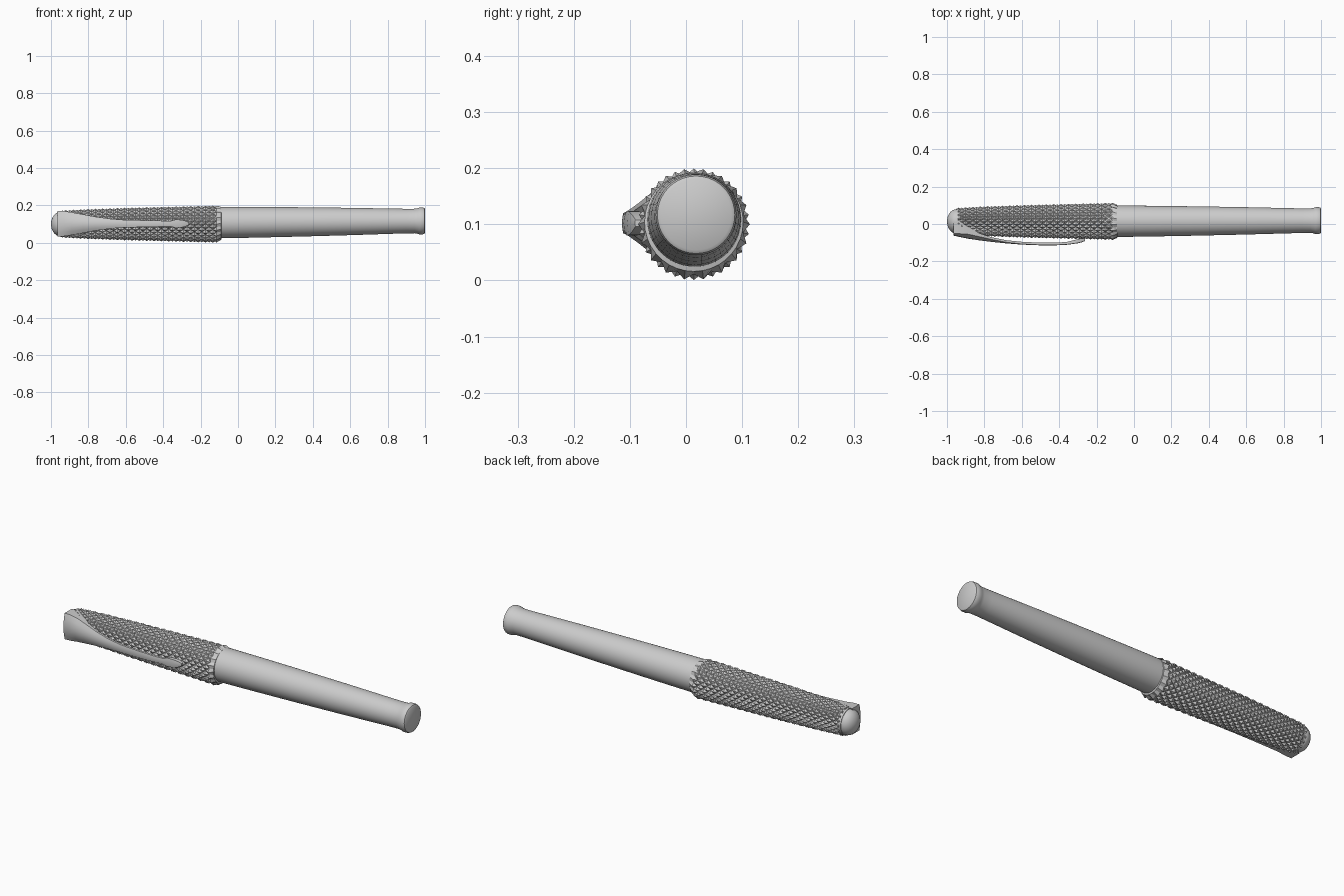
import bpy, math

if "Cube" in bpy.data.objects:
    bpy.data.objects.remove(bpy.data.objects["Cube"])


def make(name, verts, faces, smooth=None):
    me = bpy.data.meshes.new(name)
    me.from_pydata(verts, [], faces)
    ob = bpy.data.objects.new(name, me)
    bpy.context.collection.objects.link(ob)
    bpy.ops.object.select_all(action='DESELECT')
    ob.select_set(True)
    bpy.context.view_layer.objects.active = ob
    bpy.ops.object.mode_set(mode='EDIT')
    bpy.ops.mesh.select_all(action='SELECT')
    bpy.ops.mesh.normals_make_consistent(inside=False)
    bpy.ops.object.mode_set(mode='OBJECT')
    if smooth:
        bpy.ops.object.shade_smooth_by_angle(angle=math.radians(smooth))
    return ob


def loft(name, rings, smooth=None):
    """Bridge equal-sized loops and cap both ends."""
    n = len(rings[0])
    faces = [(k * n + i, k * n + (i + 1) % n, (k + 1) * n + (i + 1) % n, (k + 1) * n + i)
             for k in range(len(rings) - 1) for i in range(n)]
    faces += [tuple(range(n)), tuple(range((len(rings) - 1) * n, len(rings) * n))]
    return make(name, [v for r in rings for v in r], faces, smooth)


def circle(x, r, cy, cz, n):
    return [(x, cy + r * math.cos(2 * math.pi * i / n), cz + r * math.sin(2 * math.pi * i / n))
            for i in range(n)]


def lerp(table, x):
    for (a, u), (b, v) in zip(table, table[1:]):
        if x <= b:
            return u + (v - u) * (x - a) / (b - a)
    return table[-1][1]


CY, CZ = 0.014, 0.1

# Barrel: slightly tilted axis, convex taper, flared rounded end
barrel = [(-0.16, 0.083), (-0.08, 0.084), (0.1, 0.082), (0.35, 0.078), (0.6, 0.073),
          (0.8, 0.068), (0.9, 0.0655), (0.945, 0.0655), (0.96, 0.068), (0.97, 0.072),
          (0.987, 0.072), (0.996, 0.069), (1.0, 0.063)]
loft("barrel", [circle(x, r, 0.015 + 0.003 * x, 0.109 + 0.008 * x, 40) for x, r in barrel], 35)

# Domed cap end with its collar
dome = [(-1 + 0.05 * (1 - math.cos(a)), 0.065 * math.sin(a))
        for a in [math.radians(d) for d in (6, 20, 35, 50, 65, 80, 90)]]
dome += [(-0.95, 0.068), (-0.93, 0.068)]
loft("cap_dome", [circle(x, r, CY, CZ, 32) for x, r in dome], 35)

# Knurled cap: diamond lattice of four-sided studs, peaks at even lattice points
radius = [(-0.94, 0.072), (-0.8, 0.079), (-0.6, 0.086), (-0.4, 0.091), (-0.2, 0.096), (-0.1, 0.098)]
cols, rows = 36, 42
x0, x1 = -0.94, -0.115
verts, faces = [], []
for j in range(rows + 1):
    x = x0 + (x1 - x0) * j / rows
    r = lerp(radius, x)
    for i in range(cols):
        a = 2 * math.pi * i / cols
        rr = r + 0.002 if (i + j) % 2 == 0 else r - 0.009
        verts.append((x, CY + rr * math.cos(a), CZ + rr * math.sin(a)))
idx = lambda i, j: j * cols + i % cols
for j in range(rows):
    for i in range(cols):
        a, b, c, d = idx(i, j), idx(i + 1, j), idx(i + 1, j + 1), idx(i, j + 1)
        # split each cell along its valley diagonal
        faces += [(a, b, d), (b, c, d)] if (i + j) % 2 == 0 else [(a, b, c), (a, c, d)]
# closing slope onto the barrel and inner end
for x, r in ((-0.09, 0.088), (-0.088, 0.08)):
    verts += circle(x, r, CY, CZ + 0.004, cols)
for j in (rows, rows + 1):
    faces += [(idx(i, j), idx(i + 1, j), idx(i + 1, j + 1), idx(i, j + 1)) for i in range(cols)]
faces += [tuple(range(cols)), tuple(idx(i, rows + 2) for i in range(cols))]
make("knurled_cap", verts, faces)

# Clip: x, half width, outer y, edge sag, inner y
clip = [(-0.965, 0.068, -0.062, 0.010, -0.005), (-0.93, 0.067, -0.070, 0.018, -0.005),
        (-0.89, 0.061, -0.078, 0.024, -0.030), (-0.83, 0.050, -0.087, 0.020, -0.068),
        (-0.76, 0.037, -0.096, 0.013, -0.084), (-0.68, 0.026, -0.104, 0.006, -0.093),
        (-0.60, 0.020, -0.110, 0.003, -0.098), (-0.50, 0.018, -0.114, 0.002, -0.102),
        (-0.42, 0.016, -0.114, 0.002, -0.102), (-0.36, 0.015, -0.111, 0.002, -0.098),
        (-0.335, 0.022, -0.108, 0.002, -0.092), (-0.305, 0.021, -0.104, 0.002, -0.084),
        (-0.28, 0.015, -0.098, 0.002, -0.079), (-0.262, 0.006, -0.091, 0.001, -0.080)]
ts = [-1, -0.66, -0.33, 0, 0.33, 0.66, 1]
rings = []
for x, w, yo, sag, yi in clip:
    outer = [(x, yo + sag * t * t, 0.102 + w * t) for t in ts]
    inner = [(x, yi + sag * t * t, 0.102 + w * t) for t in reversed(ts)]
    rings.append(outer + inner)
loft("pocket_clip", rings, 35)
